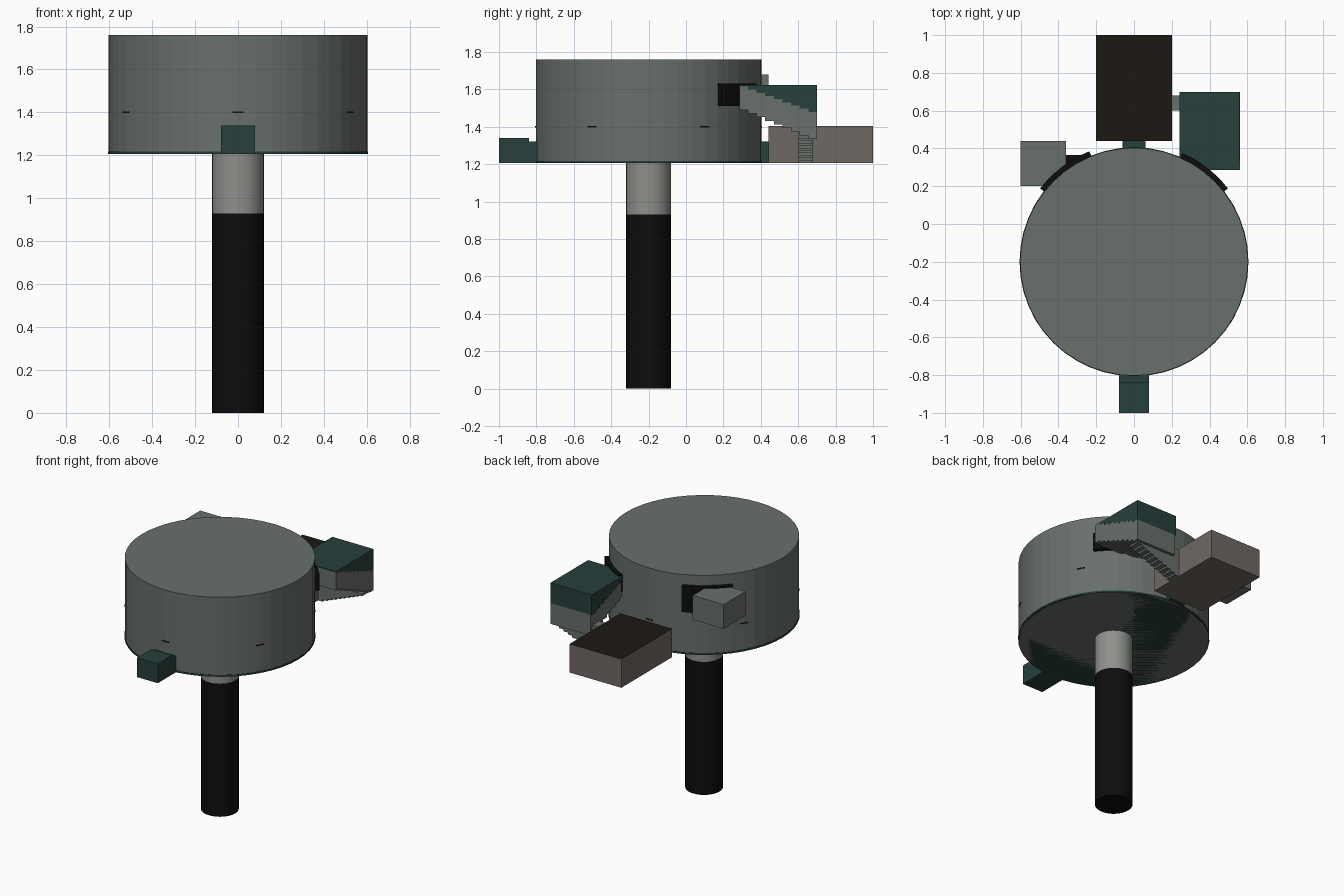
import bpy, bmesh, math

if "Cube" in bpy.data.objects:
    bpy.data.objects.remove(bpy.data.objects["Cube"])

CX, CY, R = 0.0, -0.2, 0.603      # drum axis and radius
FLOOR, ROOF = 1.205, 1.76


def mat(name, rgb):
    m = bpy.data.materials.new(name)
    m.diffuse_color = (*rgb, 1)
    m.use_nodes = True
    m.node_tree.nodes["Principled BSDF"].inputs["Base Color"].default_value = m.diffuse_color
    return m


GREY = mat("grey_green", (0.14, 0.16, 0.145))
PALE = mat("pale_grey", (0.27, 0.28, 0.26))
BLACK = mat("black", (0.004, 0.004, 0.004))
TEAL = mat("dark_teal", (0.02, 0.05, 0.045))
BROWN = mat("dark_brown", (0.012, 0.009, 0.007))
TAUPE = mat("taupe", (0.16, 0.14, 0.125))


def finish(name, bm, *mats):
    bmesh.ops.recalc_face_normals(bm, faces=bm.faces)
    me = bpy.data.meshes.new(name)
    bm.to_mesh(me)
    bm.free()
    ob = bpy.data.objects.new(name, me)
    for m in mats:
        me.materials.append(m)
    bpy.context.collection.objects.link(ob)
    return ob


def box(name, x, y, z, m, top=None):
    bm = bmesh.new()
    bmesh.ops.create_cube(bm, size=1)
    for v in bm.verts:
        v.co = [a + (b - a) * (c + 0.5) for (a, b), c in zip((x, y, z), v.co)]
    ob = finish(name, bm, m, *([top] if top else []))
    if top:
        for p in ob.data.polygons:
            if p.normal.z > 0.5:
                p.material_index = 1
    return ob


def cylinder(name, r, z0, z1, m, n=48, smooth=False):
    bpy.ops.mesh.primitive_cylinder_add(vertices=n, radius=r, depth=z1 - z0,
                                        location=(CX, CY, (z0 + z1) / 2))
    ob = bpy.context.object
    ob.name = name
    ob.data.materials.append(m)
    if smooth:
        bpy.ops.object.shade_smooth_by_angle(angle=math.radians(40))
    return ob


def arc_panel(name, a0, a1, r0, r1, z0, z1, m, n=6):
    """Curved slab hugging the drum, angles in degrees."""
    bm = bmesh.new()
    angles = [math.radians(a0 + (a1 - a0) * i / n) for i in range(n + 1)]
    ring = [(r1, a) for a in angles] + [(r0, a) for a in reversed(angles)]
    face = bm.faces.new([bm.verts.new((CX + r * math.cos(a), CY + r * math.sin(a), z0))
                         for r, a in ring])
    ext = bmesh.ops.extrude_face_region(bm, geom=[face])["geom"]
    for v in ext:
        if isinstance(v, bmesh.types.BMVert):
            v.co.z = z1
    bmesh.ops.delete(bm, geom=[f for f in bm.faces if f is face and not f.is_valid], context="FACES")
    return finish(name, bm, m)


def stepped_prism(name, profile, axis, lo, hi, m):
    """Solid from a profile of (distance, z) points, extruded across lo..hi."""
    bm = bmesh.new()
    rows = []
    for w in (lo, hi):
        rows.append([bm.verts.new((w, d, z) if axis == "y" else (d, w, z)) for d, z in profile])
    n = len(profile)
    bm.faces.new(rows[0])
    bm.faces.new(rows[1])
    for i in range(n):
        j = (i + 1) % n
        bm.faces.new((rows[0][i], rows[0][j], rows[1][j], rows[1][i]))
    return finish(name, bm, m)


def stairs(d0, d1, z0, z1, n):
    """Zigzag line from (d0, z0) to (d1, z1)."""
    pts = []
    for i in range(n):
        z = z0 + (z1 - z0) * i / (n - 1)
        pts += [(d0 + (d1 - d0) * i / n, z), (d0 + (d1 - d0) * (i + 1) / n, z)]
    return pts


# central column and drum
cylinder("column_lower", 0.12, 0, 0.93, BLACK, 32, True)
cylinder("column_upper", 0.12, 0.93, FLOOR + 0.02, PALE, 32, True)
cylinder("drum", R, FLOOR, ROOF, GREY)
cylinder("drum_floor_rim", R + 0.003, FLOOR, FLOOR + 0.012, TEAL)

# window slits around the drum
for i in range(6):
    a = 30 + 60 * i
    arc_panel("window_slit", a - 2.5, a + 2.5, R - 0.01, R + 0.003, 1.397, 1.404, BLACK, 2)

# front room and its passage
box("front_room", (-0.08, 0.08), (-1.0, -0.84), (FLOOR, 1.34), TEAL)
box("front_passage", (-0.08, 0.08), (-0.85, -0.78), (FLOOR, 1.32), TEAL)

# back room and its passage
box("back_room", (-0.2, 0.2), (0.44, 1.0), (FLOOR, 1.405), TAUPE, BROWN)
box("back_passage", (-0.06, 0.06), (0.38, 0.45), (FLOOR, 1.32), TEAL)

# left room, door panel and link
box("left_room", (-0.6, -0.36), (0.2, 0.44), (1.51, 1.68), GREY)
box("left_passage", (-0.37, -0.27), (0.29, 0.365), (1.51, 1.67), BLACK)
arc_panel("left_door_panel", 112, 142, R - 0.02, R + 0.028, 1.51, 1.69, BLACK)

# right door panel
arc_panel("right_door_panel", 38, 66, R - 0.02, R + 0.028, 1.51, 1.63, BLACK)

# upper stairwell: flat roof, stepped side band, stepped underside
low = stairs(0.285, 0.70, 1.49, 1.335, 9)
high = stairs(0.285, 0.70, 1.615, 1.48, 9)
stepped_prism("stair_side_band", low + high[::-1], "y", 0.25, 0.56, GREY)
stepped_prism("stairwell_upper", high + [(0.70, 1.622), (0.285, 1.622)],
              "y", 0.24, 0.558, TEAL)

# lower flight running down to the back room
under = stairs(0.54, 0.2, 1.325, FLOOR, 10)
stepped_prism("stair_lower_flight", under + [(0.2, 1.34), (0.54, 1.34)],
              "x", 0.6, 0.68, GREY)
box("stair_landing_link", (0.19, 0.25), (0.6, 0.68), (1.33, 1.40), GREY)
